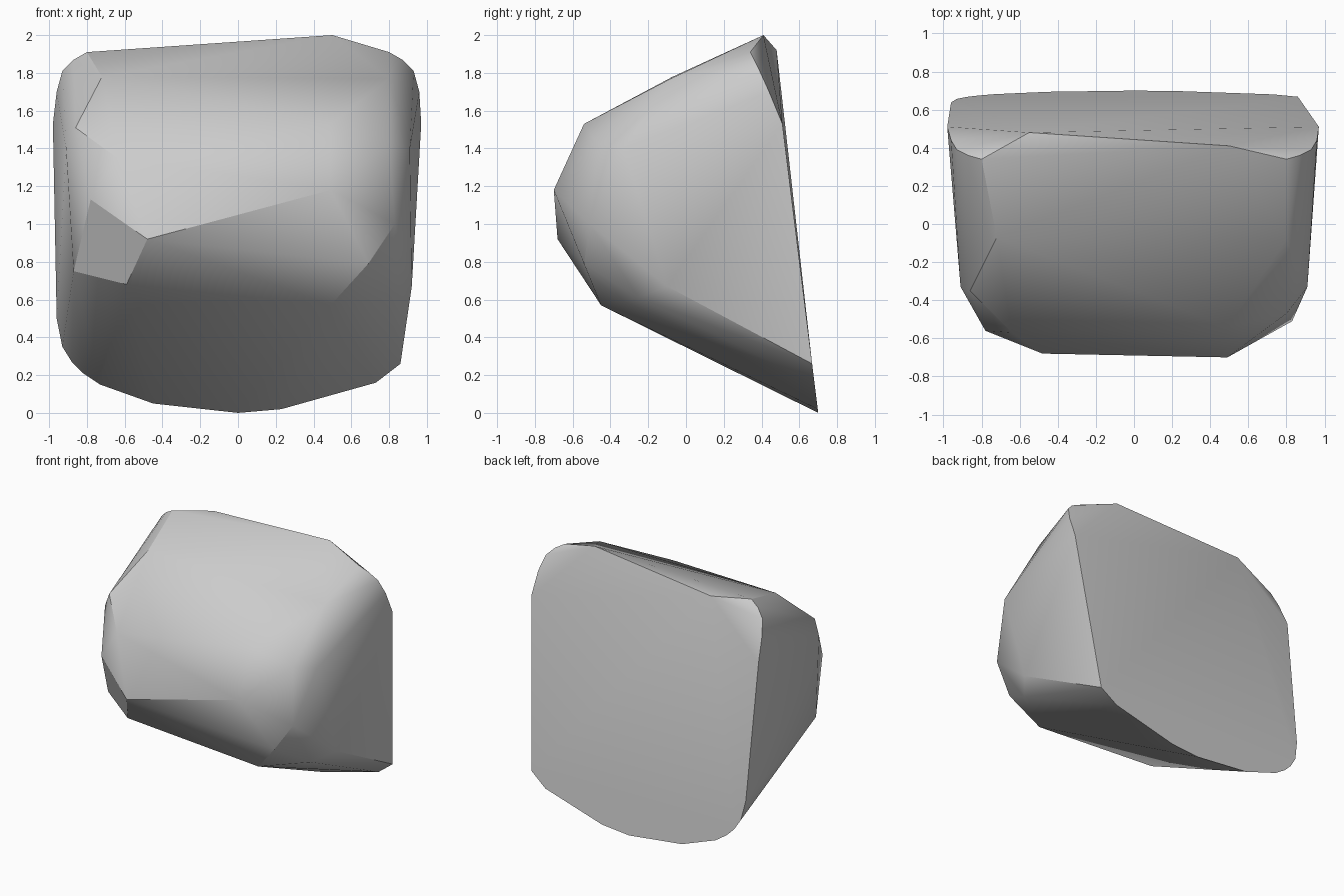
import bpy
import bmesh
import math

# Remove the default cube only
default_cube = bpy.data.objects.get("Cube")
if default_cube:
    bpy.data.objects.remove(default_cube, do_unlink=True)


def make_material(name, colour):
    """Plain single-colour material for viewport and render."""
    material = bpy.data.materials.new(name)
    material.use_nodes = True
    material.diffuse_color = colour
    shader = material.node_tree.nodes["Principled BSDF"]
    shader.inputs["Base Color"].default_value = colour
    shader.inputs["Roughness"].default_value = 0.8
    return material


def on_back_plane(x, z):
    """Place a point on the flat, slightly leaning back of the rock."""
    return (x, 0.7 - 0.124 * z, z)


def both_sides(points):
    """Return the points together with their mirror images in x."""
    return points + [(-x, y, z) for x, y, z in points]


def hull_object(name, points, material):
    """Wrap the points in a convex skin and merge its flat regions."""
    bm = bmesh.new()
    for point in points:
        bm.verts.new(point)
    hull = bmesh.ops.convex_hull(bm, input=bm.verts)
    loose = [v for v in bm.verts if not v.link_faces]
    bmesh.ops.delete(bm, geom=loose, context='VERTS')
    bmesh.ops.dissolve_limit(bm, angle_limit=math.radians(1),
                             verts=bm.verts, edges=bm.edges)
    bmesh.ops.recalc_face_normals(bm, faces=bm.faces)
    mesh = bpy.data.meshes.new(name)
    bm.to_mesh(mesh)
    bm.free()
    mesh.materials.append(material)
    obj = bpy.data.objects.new(name, mesh)
    bpy.context.collection.objects.link(obj)
    return obj


# Rounded lower rim of the flat back, from left to right across the base
lower_rim = [on_back_plane(x, z) for x, z in (
    (-0.98, 1.53), (-0.96, 0.5), (-0.93, 0.35), (-0.88, 0.27),
    (-0.82, 0.21), (-0.73, 0.15), (-0.45, 0.05), (0, 0),
    (0.23, 0.02), (0.73, 0.16), (0.86, 0.26), (0.97, 1.53))]

# Rounded upper corners and the shoulders of the side faces
corners = both_sides([
    (0.8, 0.34, 1.91), (0.87, 0.36, 1.87), (0.93, 0.39, 1.81),
    (0.96, 0.44, 1.7), (0.91, -0.33, 1.4)])

# Uneven crest along the top of the back
crest = [(-0.55, 0.48, 1.92), (0.5, 0.41, 2)]

# Worn front bulge: sloping top, blunt nose and undercut
front_top = [(-0.72, -0.07, 1.78), (0.8, -0.08, 1.77),
             (-0.86, -0.35, 1.51), (-0.64, -0.57, 1.35),
             (0.49, -0.54, 1.53), (0.8, -0.47, 1.43)]
front_nose = [(-0.78, -0.56, 1.13), (-0.48, -0.68, 0.92),
              (0.49, -0.7, 1.18), (0.83, -0.51, 1)]
undercut = [(-0.87, -0.35, 0.75), (-0.59, -0.51, 0.68),
            (0.49, -0.45, 0.57), (0.69, -0.54, 0.79),
            (0.8, -0.25, 0.61), (0.92, -0.1, 0.67)]

stone = make_material("stone grey", (0.6, 0.6, 0.6, 1))
rock = hull_object("rock", lower_rim + corners + crest + front_top
                   + front_nose + undercut, stone)

# Soft shading with the hard breaks kept
bpy.ops.object.select_all(action='DESELECT')
rock.select_set(True)
bpy.context.view_layer.objects.active = rock
bpy.ops.object.shade_smooth_by_angle(angle=math.radians(30))
